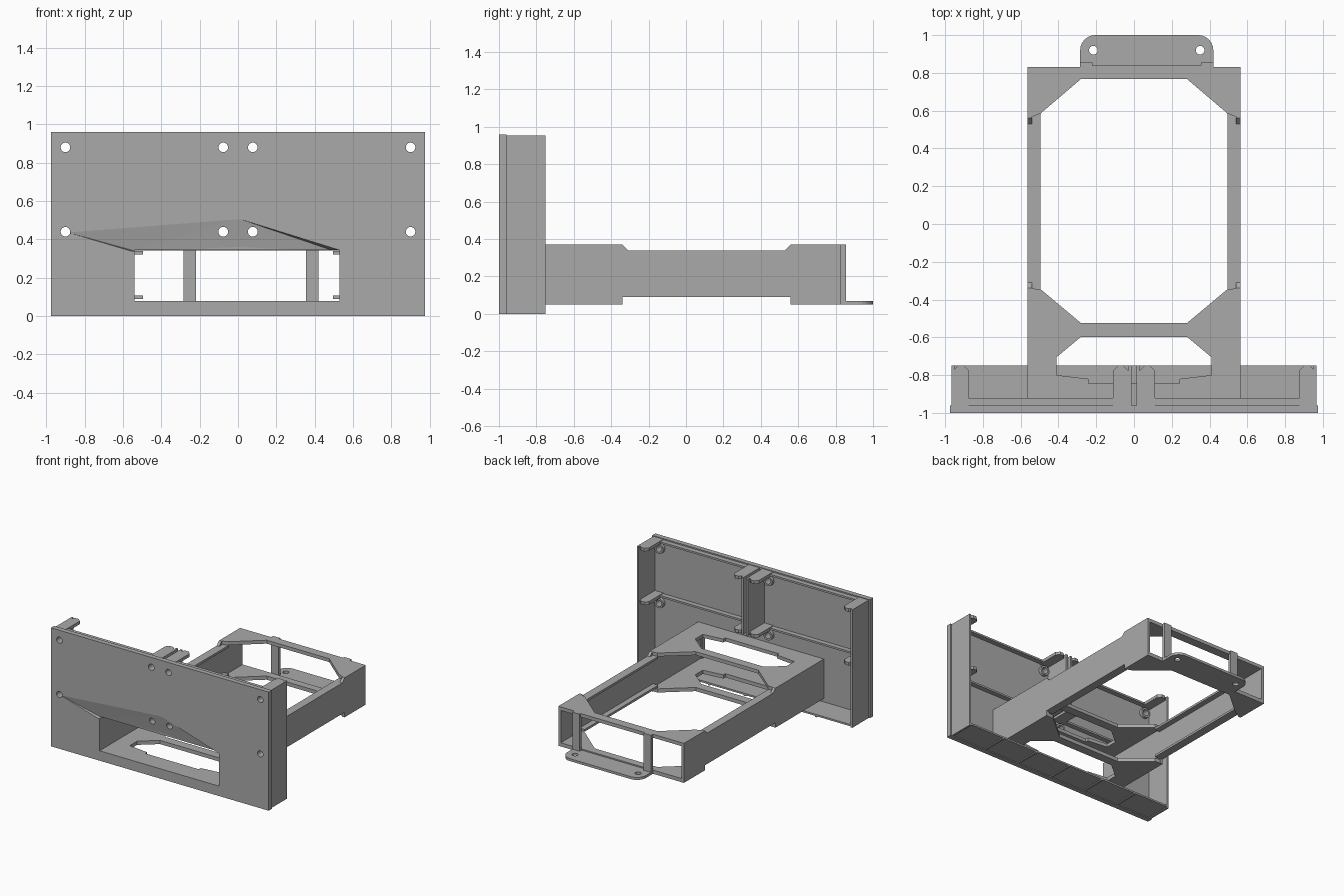
import bpy, bmesh, math
from mathutils import Vector

cube = bpy.data.objects.get("Cube")
if cube:
    bpy.data.objects.remove(cube, do_unlink=True)

grey = bpy.data.materials.new("plain grey")
grey.use_nodes = True
grey.diffuse_color = (0.4, 0.4, 0.4, 1)
grey.node_tree.nodes["Principled BSDF"].inputs["Base Color"].default_value = grey.diffuse_color


def finish(name, bm):
    bmesh.ops.recalc_face_normals(bm, faces=bm.faces)
    mesh = bpy.data.meshes.new(name)
    bm.to_mesh(mesh)
    bm.free()
    mesh.materials.append(grey)
    ob = bpy.data.objects.new(name, mesh)
    bpy.context.collection.objects.link(ob)
    return ob


def prism(name, pts, axis, lo, hi):
    """Extrude a flat outline along x, y or z from lo to hi."""
    i = "xyz".index(axis)
    bm = bmesh.new()
    verts = []
    for p in pts:
        co = list(p)
        co.insert(i, lo)
        verts.append(bm.verts.new(co))
    face = bm.faces.new(verts)
    new = bmesh.ops.extrude_face_region(bm, geom=[face])["geom"]
    step = Vector((0, 0, 0))
    step[i] = hi - lo
    bmesh.ops.translate(bm, vec=step, verts=[v for v in new if isinstance(v, bmesh.types.BMVert)])
    return finish(name, bm)


def box(name, x0, x1, y0, y1, z0, z1):
    x0, x1 = sorted((x0, x1))
    return prism(name, [(x0, y0), (x1, y0), (x1, y1), (x0, y1)], "z", z0, z1)


def circle(a, b, r, n=24):
    return [(a + r * math.cos(math.tau * k / n), b + r * math.sin(math.tau * k / n)) for k in range(n)]


def cut(ob, cutters):
    for c in cutters:
        m = ob.modifiers.new("cut", "BOOLEAN")
        m.operation, m.object, m.solver = "DIFFERENCE", c, "EXACT"
        bpy.context.view_layer.objects.active = ob
        bpy.ops.object.modifier_apply(modifier=m.name)
        bpy.data.objects.remove(c, do_unlink=True)


# Front panel with opening, screw holes and a shallow faceted recess
panel = box("front_panel", -0.975, 0.975, -1, -0.96, 0, 0.96)
holes = [(x, z) for x in (-0.9, -0.077, 0.077, 0.9) for z in (0.44, 0.88)]
bm = bmesh.new()
for co in [(-0.9, -1.001, 0.44), (0, -1.001, 0.51), (0.53, -1.001, 0.345), (-0.56, -1.001, 0.34),
           (-0.54, -0.975, 0.34), (0, -0.975, 0.36), (0.5, -0.975, 0.34)]:
    bm.verts.new(co)
bmesh.ops.convex_hull(bm, input=bm.verts)
recess = finish("recess_cutter", bm)
opening = box("opening_cutter", -0.54, 0.53, -1.1, -0.9, 0.08, 0.345)
cut(panel, [recess, opening] + [prism("hole_cutter", circle(x, z, 0.025), "y", -1.1, -0.9) for x, z in holes])

# Screw bosses behind the panel
for x, z in holes:
    boss = prism("screw_boss", circle(x, z, 0.04), "y", -0.965, -0.935)
    cut(boss, [prism("hole_cutter", circle(x, z, 0.025), "y", -1.1, -0.9)])

# Floor with thin ribs underneath
box("floor", -0.965, 0.965, -0.97, -0.75, 0.008, 0.022)
for k in range(7):
    x = -0.957 + k * 0.319
    box("floor_rib", x - 0.008, x + 0.008, -0.97, -0.75, 0, 0.01)

for s in (-1, 1):
    # Outer and middle walls, panel stiffeners
    box("outer_wall", s * 0.95, s * 0.965, -0.97, -0.75, 0.01, 0.955)
    box("middle_wall", s * 0.012, s * 0.03, -0.97, -0.75, 0.495, 0.955)
    for z in (0.495, 0.93):
        box("panel_stiffener", s * 0.03, s * 0.95, -0.97, -0.92, z + 0.005, z + 0.02)
        # Clip tabs with chamfered tips
        for a, b in ((0.875, 0.955), (0.03, 0.11)):
            outline = [(a, -0.96), (b, -0.96), (b, -0.775), (b - 0.025, -0.75), (a + 0.025, -0.75), (a, -0.775)]
            prism("clip_tab", [(s * x, y) for x, y in outline], "z", z, z + 0.025)

    # Tray side walls, taller at both ends
    side = [(-0.96, 0.05), (-0.34, 0.05), (-0.34, 0.09), (0.56, 0.09), (0.56, 0.05), (0.83, 0.05),
            (0.83, 0.37), (0.56, 0.37), (0.53, 0.34), (-0.31, 0.34), (-0.34, 0.37), (-0.96, 0.37)]
    prism("tray_side", side, "x", s * 0.54, s * 0.563)
    for z in (0.09, 0.322):
        box("side_flange", s * 0.495, s * 0.555, -0.35, 0.59, z, z + 0.018)

# Tray end plates, top and bottom, with corner gussets
rear = [(-0.56, 0.83), (-0.56, 0.56), (-0.495, 0.585), (-0.28, 0.768),
        (0.28, 0.768), (0.495, 0.585), (0.56, 0.56), (0.56, 0.83)]
front = [(-0.56, -0.96), (0.56, -0.96), (0.56, -0.34), (0.495, -0.345), (0.28, -0.525),
         (-0.28, -0.525), (-0.495, -0.345), (-0.56, -0.34)]
window = [(-0.28, -0.597), (0.28, -0.597), (0.41, -0.705), (0.41, -0.8), (0.24, -0.82), (0.24, -0.845),
          (-0.24, -0.845), (-0.24, -0.82), (-0.41, -0.8), (-0.41, -0.705)]
for level, lo, hi in (("lower", 0.05, 0.08), ("upper", 0.342, 0.37)):
    prism(level + "_rear_plate", rear, "z", lo, hi)
    plate = prism(level + "_front_plate", front, "z", lo, hi)
    cut(plate, [prism("window_cutter", window, "z", lo - 0.1, hi + 0.1)])

# Rear mounting tongue with rounded corners, screw holes and posts
tongue_pts = [(-0.285, 0.82), (0.42, 0.82)]
for cx, start in ((0.34, 0), (-0.205, 90)):
    for k in range(7):
        t = math.radians(start + k * 15)
        tongue_pts.append((cx + 0.08 * math.cos(t), 0.92 + 0.08 * math.sin(t)))
tongue = prism("mounting_tongue", tongue_pts, "z", 0.05, 0.07)
cut(tongue, [prism("hole_cutter", circle(x, 0.92, 0.023), "z", 0, 0.2) for x in (-0.215, 0.35)])
for x in (-0.285, 0.355):
    box("rear_post", x, x + 0.065, 0.83, 0.855, 0.05, 0.37)
box("rear_top_lip", -0.285, 0.42, 0.82, 0.84, 0.342, 0.37)
